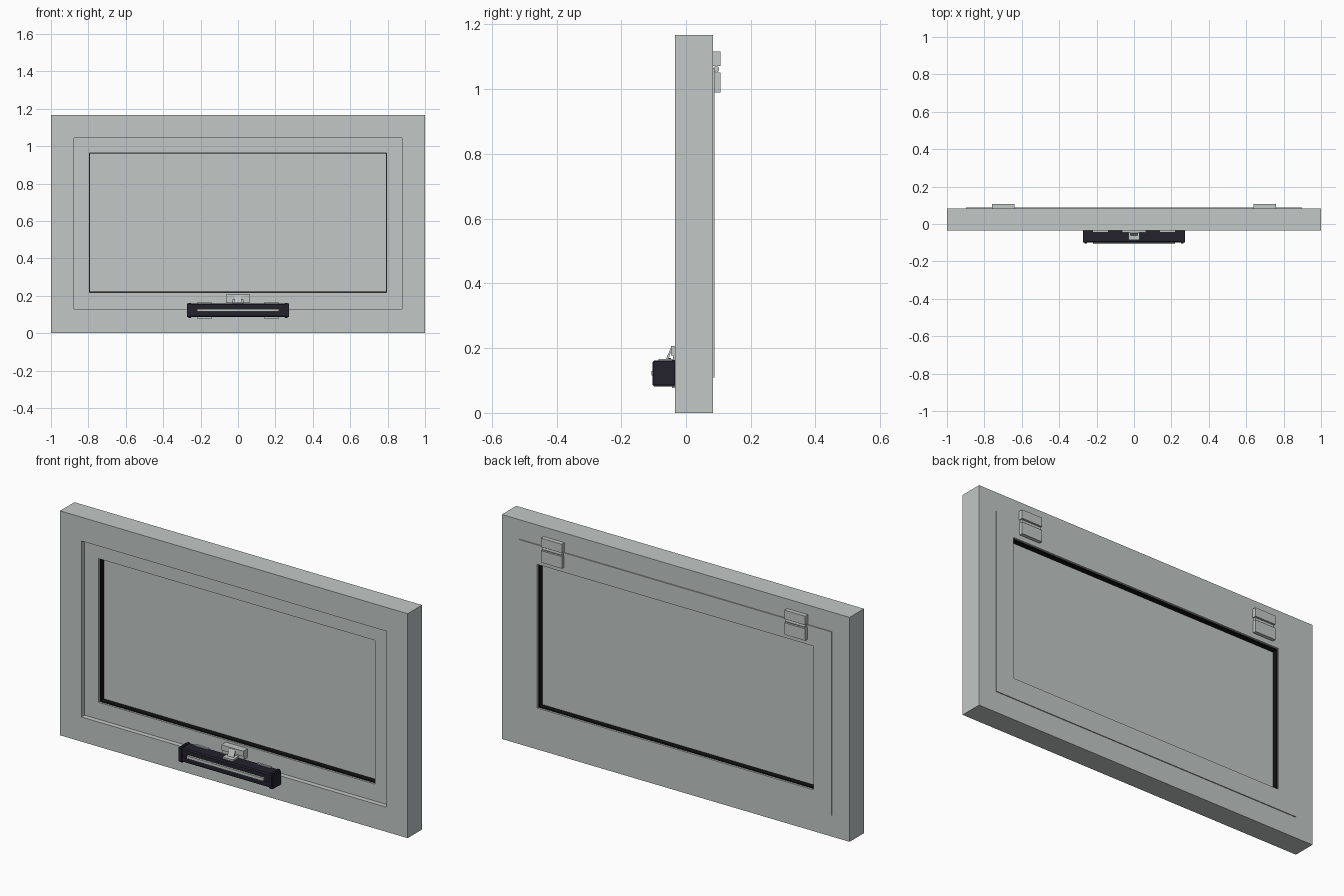
import bpy, bmesh, math

if "Cube" in bpy.data.objects:
    bpy.data.objects.remove(bpy.data.objects["Cube"])


def material(name, rgb):
    m = bpy.data.materials.new(name)
    m.diffuse_color = (*rgb, 1)
    m.use_nodes = True
    m.node_tree.nodes["Principled BSDF"].inputs["Base Color"].default_value = m.diffuse_color
    return m


GREY = material("pale grey", (0.54, 0.58, 0.57))
DARK = material("dark charcoal", (0.017, 0.016, 0.027))
BLACK = material("rubber black", (0.006, 0.006, 0.007))


def finish(name, bm, mat):
    bmesh.ops.recalc_face_normals(bm, faces=bm.faces[:])
    me = bpy.data.meshes.new(name)
    bm.to_mesh(me)
    bm.free()
    me.materials.append(mat)
    ob = bpy.data.objects.new(name, me)
    bpy.context.collection.objects.link(ob)
    return ob


def box(name, x0, x1, y0, y1, z0, z1, mat):
    bm = bmesh.new()
    bmesh.ops.create_cube(bm, size=1)
    for v in bm.verts:
        v.co = ((x0 + x1) / 2 + v.co.x * (x1 - x0),
                (y0 + y1) / 2 + v.co.y * (y1 - y0),
                (z0 + z1) / 2 + v.co.z * (z1 - z0))
    return finish(name, bm, mat)


def ring(name, sections, mat):
    """Closed rectangular moulding; each section is (half width, bottom, top, y)."""
    bm = bmesh.new()
    loops = [[bm.verts.new(p) for p in ((-w, y, a), (w, y, a), (w, y, b), (-w, y, b))]
             for w, a, b, y in sections]
    for i, la in enumerate(loops):
        lb = loops[(i + 1) % len(loops)]
        for k in range(4):
            n = (k + 1) % 4
            bm.faces.new((la[k], la[n], lb[n], lb[k]))
    return finish(name, bm, mat)


def prism(name, profile, x0, x1, mat):
    """Extrude a (y, z) profile along x."""
    bm = bmesh.new()
    a = [bm.verts.new((x0, y, z)) for y, z in profile]
    b = [bm.verts.new((x1, y, z)) for y, z in profile]
    bm.faces.new(a)
    bm.faces.new(b)
    for i in range(len(a)):
        n = (i + 1) % len(a)
        bm.faces.new((a[i], a[n], b[n], b[i]))
    return finish(name, bm, mat)


# Fixed frame with a rebate on the back
outer = (1.0, 0.0, 1.167)
stop = (0.877, 0.128, 1.043)
rebate = (0.9, 0.109, 1.066)
ring("outer_frame", [(*outer, -0.034), (*stop, -0.034), (*stop, 0.03),
                     (*rebate, 0.03), (*rebate, 0.084), (*outer, 0.084)], GREY)

# Opening sash, set back in front and slightly proud behind
edge = (0.876, 0.129, 1.042)
flange = (0.899, 0.110, 1.065)
sight = (0.795, 0.217, 0.964)
ring("sash", [(*edge, -0.01), (*sight, -0.01), (*sight, 0.0875), (*flange, 0.0875),
              (*flange, 0.031), (*edge, 0.031)], GREY)

# Glass pane and the rubber seals on both sides
box("glass_pane", -0.794, 0.794, 0.028, 0.050, 0.218, 0.963, GREY)
for side, y0, y1 in (("front", 0.0, 0.029), ("back", 0.049, 0.077)):
    a, b = (0.795, 0.217, 0.964), (0.791, 0.222, 0.960)
    ring(side + "_seal", [(*a, y0), (*b, y0), (*b, y1), (*a, y1)], BLACK)

# Hinges on the back, near the top
for s, tag in ((-1, "left"), (1, "right")):
    x0, x1 = s * 0.70 - 0.06, s * 0.70 + 0.06
    box(tag + "_hinge_upper_leaf", x0, x1, 0.083, 0.106, 1.071, 1.117, GREY)
    box(tag + "_hinge_lower_leaf", x0, x1, 0.086, 0.106, 0.990, 1.052, GREY)
    pin = [(0.093 + 0.009 * math.cos(i * math.pi / 6),
            1.0615 + 0.010 * math.sin(i * math.pi / 6)) for i in range(12)]
    prism(tag + "_hinge_pin", pin, x0 + 0.004, x1 - 0.004, GREY)

# Opener housing: bar with softened corners and a shallow front groove
body = [(-0.034, 0.086), (-0.094, 0.086), (-0.100, 0.092), (-0.100, 0.112), (-0.096, 0.114),
        (-0.096, 0.131), (-0.100, 0.133), (-0.100, 0.152), (-0.094, 0.158), (-0.034, 0.158)]
prism("opener_body", body, -0.255, 0.255, DARK)
cap = [(-0.034, 0.082), (-0.098, 0.082), (-0.104, 0.088), (-0.104, 0.156),
       (-0.098, 0.162), (-0.034, 0.162)]
for s, tag in ((-1, "left"), (1, "right")):
    prism(tag + "_end_cap", cap, s * 0.252, s * 0.265, DARK)
    box(tag + "_cap_rim", min(s * 0.265, s * 0.272), max(s * 0.265, s * 0.272),
        -0.100, -0.036, 0.086, 0.158, DARK)
    # clips that hold the housing to the frame
    box(tag + "_clip_top", s * 0.18 - 0.04, s * 0.18 + 0.04, -0.044, -0.033, 0.156, 0.164, GREY)
    box(tag + "_clip_bottom", s * 0.18 - 0.04, s * 0.18 + 0.04, -0.044, -0.033, 0.077, 0.088, GREY)
box("front_strip", -0.22, 0.22, -0.107, -0.095, 0.115, 0.130, GREY)

# Sash bracket and the link that joins it to the opener
box("sash_bracket", -0.063, 0.063, -0.046, -0.0095, 0.178, 0.206, GREY)
box("bracket_foot_left", -0.063, -0.03, -0.040, -0.0095, 0.160, 0.179, GREY)
box("bracket_foot_right", 0.03, 0.063, -0.040, -0.0095, 0.160, 0.179, GREY)
box("link_plate", -0.03, 0.03, -0.085, -0.036, 0.157, 0.167, GREY)
prism("link_arm", [(-0.062, 0.166), (-0.054, 0.166), (-0.042, 0.200), (-0.047, 0.200)],
      -0.018, 0.018, GREY)
box("link_slot", -0.011, 0.011, -0.056, -0.047, 0.166, 0.169, DARK)
